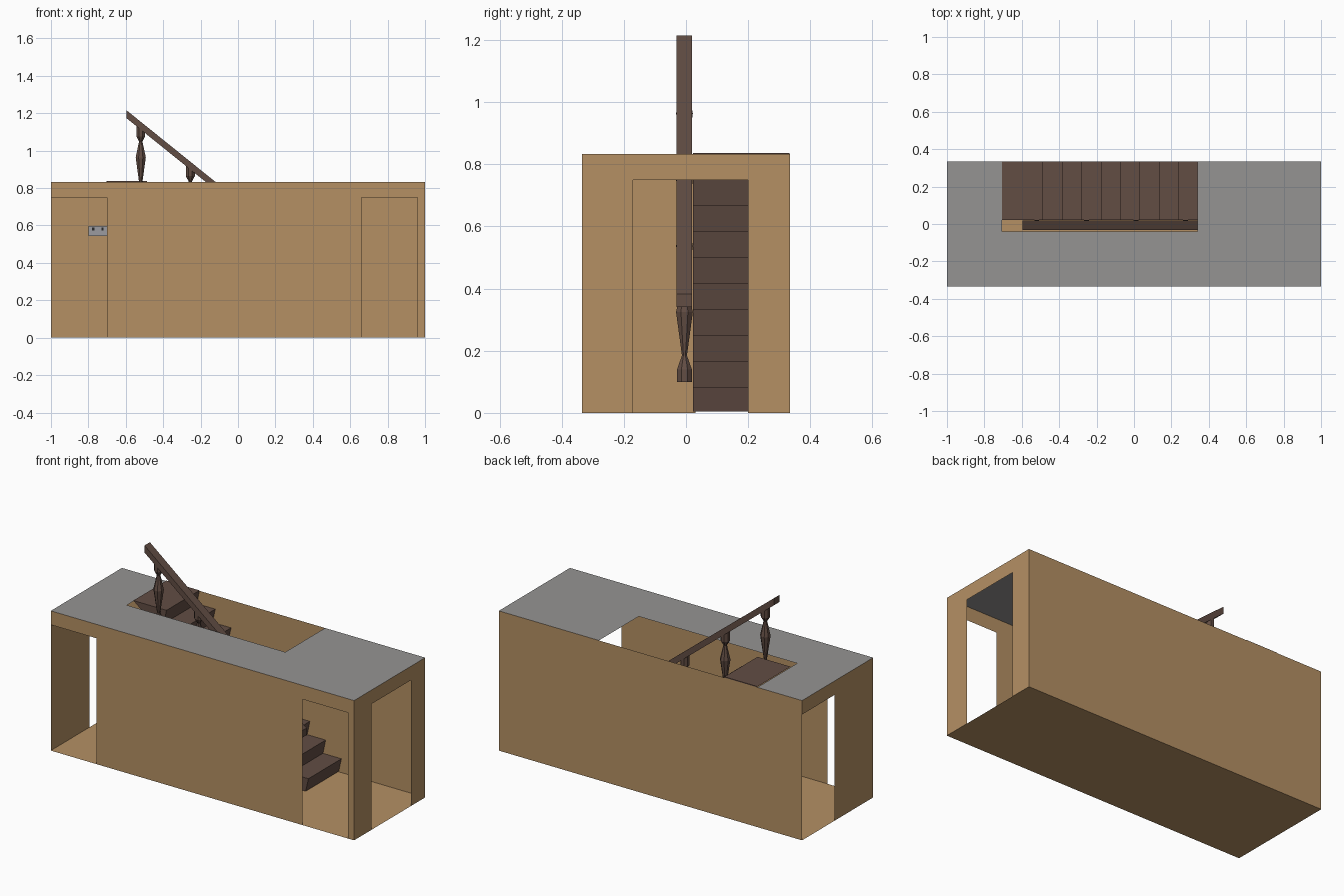
import bpy, bmesh, math

if "Cube" in bpy.data.objects:
    bpy.data.objects.remove(bpy.data.objects["Cube"])


def material(name, rgb):
    m = bpy.data.materials.new(name)
    m.diffuse_color = (*rgb, 1)
    m.use_nodes = True
    m.node_tree.nodes["Principled BSDF"].inputs["Base Color"].default_value = m.diffuse_color
    return m


TAN = material("tan_plaster", (0.46, 0.28, 0.127))
GRAY = material("ceiling_gray", (0.30, 0.295, 0.29))
WOOD = material("dark_wood", (0.122, 0.074, 0.057))
PLATE = material("plate_gray", (0.33, 0.33, 0.35))
BLACK = material("switch_black", (0.02, 0.02, 0.02))


def finish(name, bm, mat):
    bmesh.ops.recalc_face_normals(bm, faces=bm.faces)
    me = bpy.data.meshes.new(name)
    bm.to_mesh(me)
    bm.free()
    me.materials.append(mat)
    ob = bpy.data.objects.new(name, me)
    bpy.context.collection.objects.link(ob)
    return ob


def panel(name, us, vs, holes, place, mat, flip=False):
    """Thin sheet made of grid cells, leaving out cells listed in holes."""
    bm = bmesh.new()
    for i in range(len(us) - 1):
        for j in range(len(vs) - 1):
            if (i, j) in holes:
                continue
            q = [(us[i], vs[j]), (us[i + 1], vs[j]),
                 (us[i + 1], vs[j + 1]), (us[i], vs[j + 1])]
            if flip:
                q.reverse()
            bm.faces.new([bm.verts.new(place(u, v)) for u, v in q])
    bmesh.ops.remove_doubles(bm, verts=bm.verts, dist=1e-5)
    me = bpy.data.meshes.new(name)
    bm.to_mesh(me)
    bm.free()
    me.materials.append(mat)
    ob = bpy.data.objects.new(name, me)
    bpy.context.collection.objects.link(ob)


def extrude_profile(name, pts, y0, y1, mat):
    """Side profile in x,z pulled across y."""
    bm = bmesh.new()
    f = bm.faces.new([bm.verts.new((x, y0, z)) for x, z in pts])
    r = bmesh.ops.extrude_face_region(bm, geom=[f])
    for v in r["geom"]:
        if isinstance(v, bmesh.types.BMVert):
            v.co.y = y1
    return finish(name, bm, mat)


D, H, DOOR = 0.335, 0.833, 0.75

# room shell
panel("floor", [-1, 1], [-D, D], [], lambda u, v: (u, v, 0), TAN, True)
panel("ceiling", [-1, -0.705, 0.34, 1], [-D, -0.04, D], [(1, 1)],
      lambda u, v: (u, v, H), GRAY)
panel("front_wall", [-1, -0.7, 0.66, 0.96, 1], [0, DOOR, H], [(0, 0), (2, 0)],
      lambda u, v: (u, -D, v), TAN)
panel("back_wall", [-1, 1], [0, H], [], lambda u, v: (u, D, v), TAN, True)
panel("right_wall", [-D, -0.17, 0.2, D], [0, DOOR, H], [(1, 0)],
      lambda u, v: (1, u, v), TAN)
panel("left_wall", [-D, 0.03, D], [0, DOOR, H], [(1, 0)],
      lambda u, v: (-1, u, v), TAN, True)

# staircase: ten steps with leaning risers and a sloped underside
N, rise, run, x0 = 10, 0.0837, 0.104, 0.449
pts = [(0.34, 0.004)]
for i in range(N):
    x = x0 - i * run
    pts.append((x - 0.018, max(0.004, i * rise)))
    pts.append((x, (i + 1) * rise))
pts.append((-0.705, N * rise))
extrude_profile("stairs", pts, 0.022, D - 0.002, WOOD)

# sloping handrail
SL = 0.805


def rail_top(x):
    return 1.215 - SL * (x + 0.595)


a, b = -0.595, 0.438
extrude_profile("handrail", [(a, rail_top(a)), (a, rail_top(a) - 0.042),
                             (b, rail_top(b) - 0.042), (b, rail_top(b))],
                -0.031, 0.02, WOOD)

# turned balusters: (distance below rail top, radius)
PROFILE = [(0.03, 0.024), (0.078, 0.024), (0.105, 0.009), (0.19, 0.027),
           (0.33, 0.008), (0.375, 0.024), (0.415, 0.024)]
SIDES = 8
for k in range(4):
    cx, cy = -0.52 + 0.265 * k, -0.005
    bm = bmesh.new()
    rings = []
    for d, r in PROFILE:
        ring = []
        for s in range(SIDES):
            t = math.tau * (s + 0.5) / SIDES
            R = r / math.cos(math.pi / SIDES)
            x, y = cx + R * math.cos(t), cy + R * math.sin(t)
            # the top ring follows the slope of the rail
            z = rail_top(x if d == PROFILE[0][0] else cx) - d
            ring.append(bm.verts.new((x, y, z)))
        rings.append(ring)
    for p, q in zip(rings, rings[1:]):
        for s in range(SIDES):
            n = (s + 1) % SIDES
            bm.faces.new([p[s], p[n], q[n], q[s]])
    bm.faces.new(rings[0])
    bm.faces.new(rings[-1])
    finish(f"baluster_{k + 1}", bm, WOOD)


def box(name, x0, x1, y0, y1, z0, z1, mat):
    extrude_profile(name, [(x0, z0), (x1, z0), (x1, z1), (x0, z1)], y0, y1, mat)


# wall plate with two small switches
box("switch_plate", -0.798, -0.70, D - 0.01, D - 0.001, 0.545, 0.597, PLATE)
for k, x in enumerate((-0.774, -0.725)):
    box(f"switch_{k + 1}", x - 0.006, x + 0.006, D - 0.016, D - 0.009,
        0.572, 0.59, BLACK)
